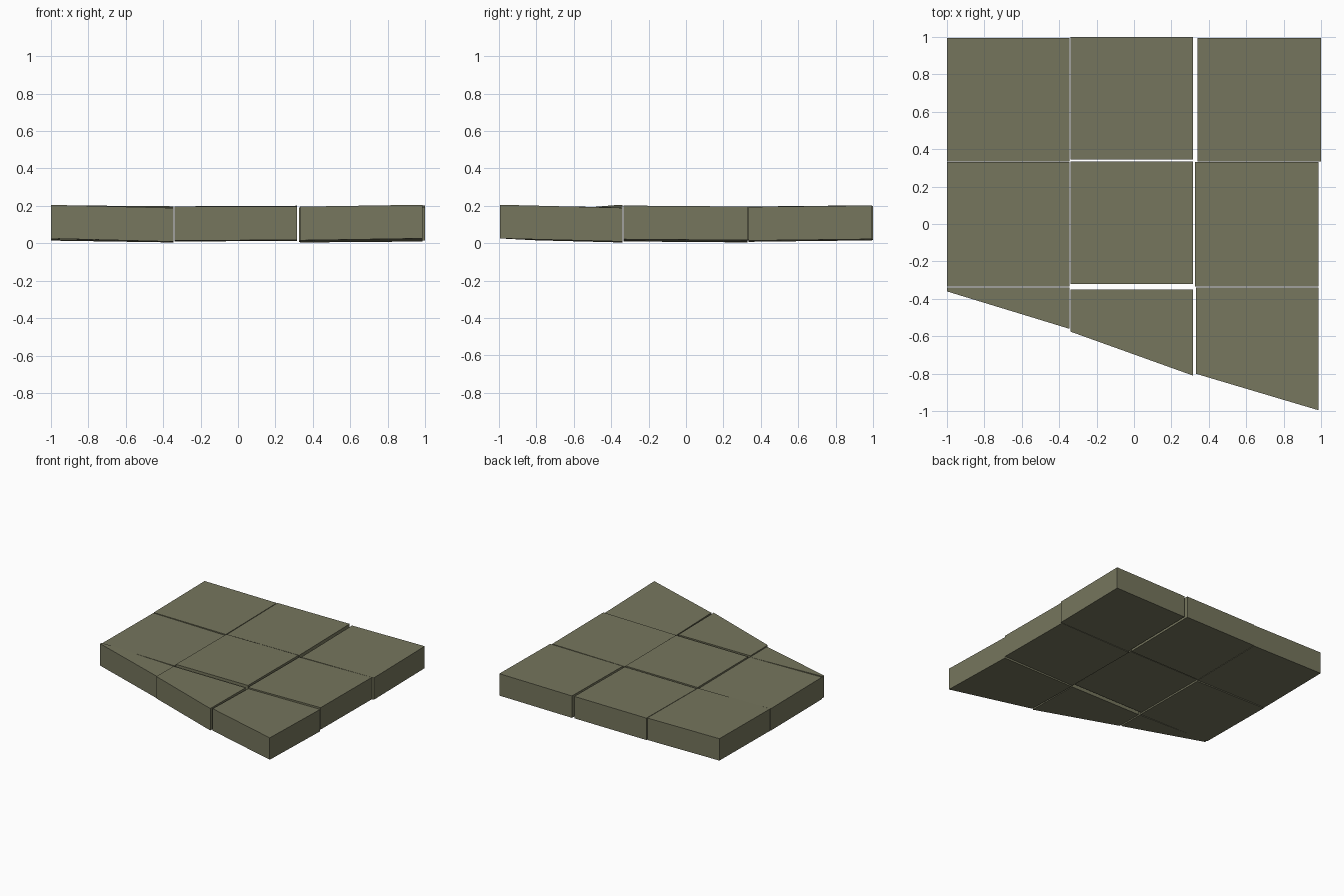
import bpy, bmesh

if "Cube" in bpy.data.objects:
    bpy.data.objects.remove(bpy.data.objects["Cube"])

stone = bpy.data.materials.new("olive_stone")
stone.diffuse_color = (0.18, 0.18, 0.11, 1)
stone.use_nodes = True
stone.node_tree.nodes["Principled BSDF"].inputs["Base Color"].default_value = stone.diffuse_color
THICK = 0.18


def tile(name, x0, x1, front_l, front_r, back, z, slope_x, slope_y):
    """Slab with a slanted front edge; z is the underside height at its centre."""
    cx, cy = (x0 + x1) / 2, (min(front_l, front_r) + back) / 2
    outline = [(x0, front_l), (x1, front_r), (x1, back), (x0, back)]
    bm = bmesh.new()
    base = [bm.verts.new((x, y, z + slope_x * (x - cx) + slope_y * (y - cy)))
            for x, y in outline]
    face = bm.faces.new(base)
    ext = bmesh.ops.extrude_face_region(bm, geom=[face])
    top = [v for v in ext["geom"] if isinstance(v, bmesh.types.BMVert)]
    bmesh.ops.translate(bm, verts=top, vec=(0, 0, THICK))
    # keep the slab closed underneath
    if face not in bm.faces[:]:
        bm.faces.new(base)
    bmesh.ops.recalc_face_normals(bm, faces=bm.faces[:])
    mesh = bpy.data.meshes.new(name)
    bm.to_mesh(mesh)
    bm.free()
    mesh.materials.append(stone)
    bpy.context.collection.objects.link(bpy.data.objects.new(name, mesh))


# Back row
tile("tile_back_left", -1, -0.345, 0.335, 0.335, 0.995, 0.017, -0.008, 0.01)
tile("tile_back_middle", -0.34, 0.315, 0.345, 0.345, 1, 0.015, 0.005, 0.012)
tile("tile_back_right", 0.34, 1, 0.335, 0.335, 0.995, 0.015, 0.01, 0.012)
# Middle row
tile("tile_middle_left", -1, -0.345, -0.335, -0.335, 0.33, 0.012, -0.015, -0.008)
tile("tile_centre", -0.34, 0.315, -0.32, -0.32, 0.335, 0.017, 0.003, -0.004)
tile("tile_middle_right", 0.325, 0.985, -0.335, -0.335, 0.33, 0.014, 0.015, -0.008)
# Front row, cut off at an angle
tile("tile_front_left", -1, -0.345, -0.36, -0.56, -0.34, 0.017, -0.027, -0.005)
tile("tile_front_middle", -0.34, 0.315, -0.575, -0.81, -0.35, 0.015, -0.002, -0.01)
tile("tile_front_right", 0.33, 0.985, -0.8, -0.995, -0.34, 0.015, 0.008, -0.025)
